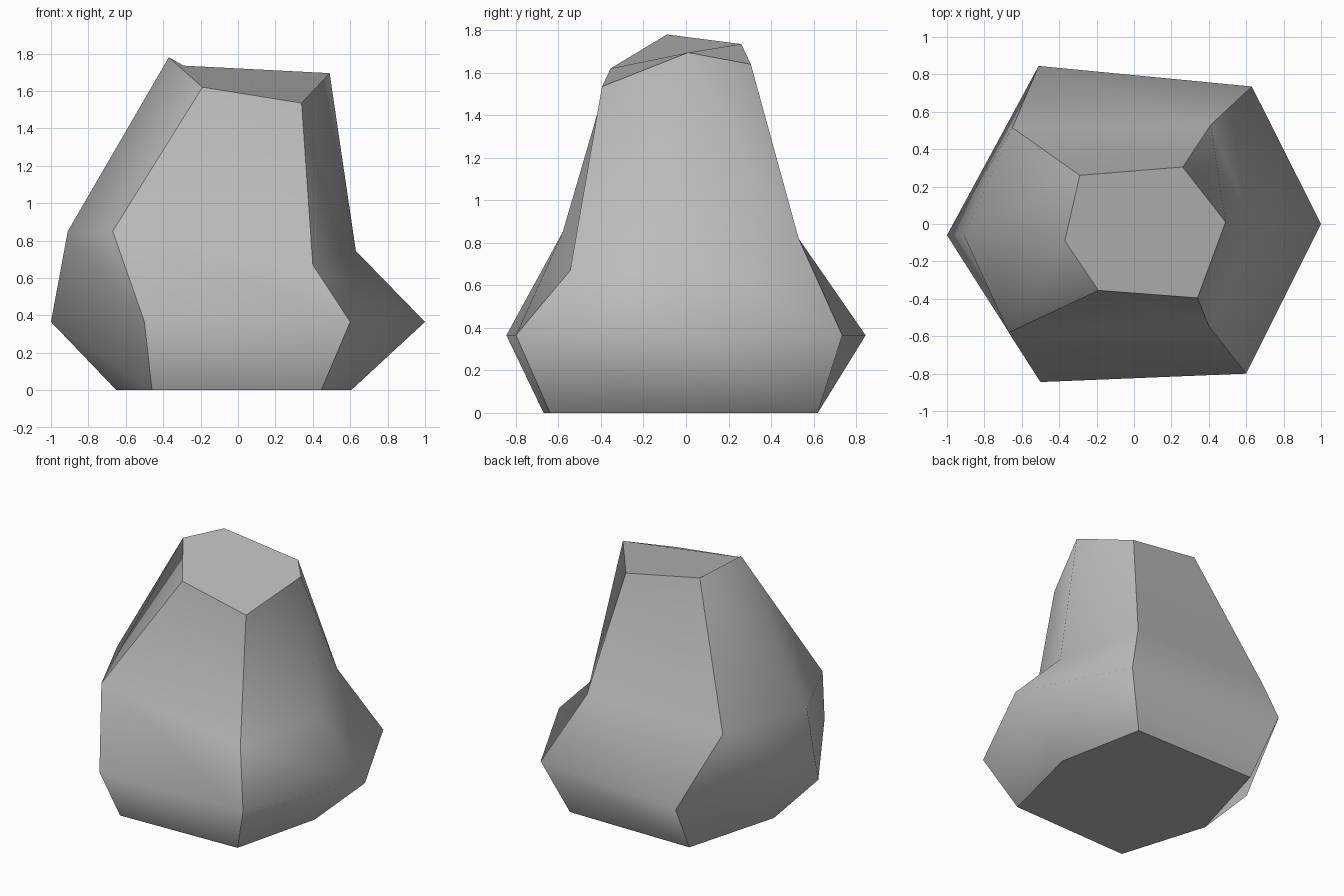
import bpy
import bmesh

default_cube = bpy.data.objects.get("Cube")
if default_cube:
    bpy.data.objects.remove(default_cube, do_unlink=True)


def make_material(name, color):
    material = bpy.data.materials.new(name)
    material.use_nodes = True
    material.diffuse_color = color
    material.node_tree.nodes["Principled BSDF"].inputs["Base Color"].default_value = color
    return material


def level(outline, height):
    """Lift a flat outline to one height."""
    return [(x, y, height) for x, y in outline]


# Six-sided outlines, each running: right, back right, back left, left, front left, front right
base = level([(-.65, -.06), (-.46, .62), (.48, .62), (.605, 0), (.445, -.64), (-.46, -.67)], 0)
belly = level([(-1, -.06), (-.51, .845), (.63, .735), (1, 0), (.6, -.8), (-.5, -.845)], .365)
shoulder = [(-.91, -.06, .85), (-.65, .515, .815), (.41, .53, .82),
            (.63, .01, .745), (.4, -.545, .67), (-.67, -.58, .85)]
crown = [(-.37, -.09, 1.78), (-.29, .26, 1.735), (.26, .305, 1.64),
         (.49, .01, 1.695), (.34, -.395, 1.535), (-.19, -.355, 1.62)]

# Skin the outlines into a closed boulder
bm = bmesh.new()
rings = [[bm.verts.new(point) for point in outline] for outline in (base, belly, shoulder, crown)]
sides = len(base)
for lower, upper in zip(rings, rings[1:]):
    for i in range(sides):
        j = (i + 1) % sides
        bm.faces.new((lower[i], lower[j], upper[j], upper[i]))
bm.faces.new(rings[0])
bm.faces.new(rings[-1])
bmesh.ops.recalc_face_normals(bm, faces=bm.faces)

# Smooth facets, with hard rims and hard corners beside the front and back
for face in bm.faces:
    face.smooth = True
for ring in (rings[0], rings[-1]):
    for i in range(sides):
        bm.edges.get((ring[i - 1], ring[i])).smooth = False
for lower, upper in zip(rings, rings[1:]):
    for i in range(sides):
        if i % 3:
            bm.edges.get((lower[i], upper[i])).smooth = False

mesh = bpy.data.meshes.new("boulder")
bm.to_mesh(mesh)
bm.free()
mesh.materials.append(make_material("stone grey", (.5, .5, .5, 1)))
boulder = bpy.data.objects.new("boulder", mesh)
bpy.context.collection.objects.link(boulder)
